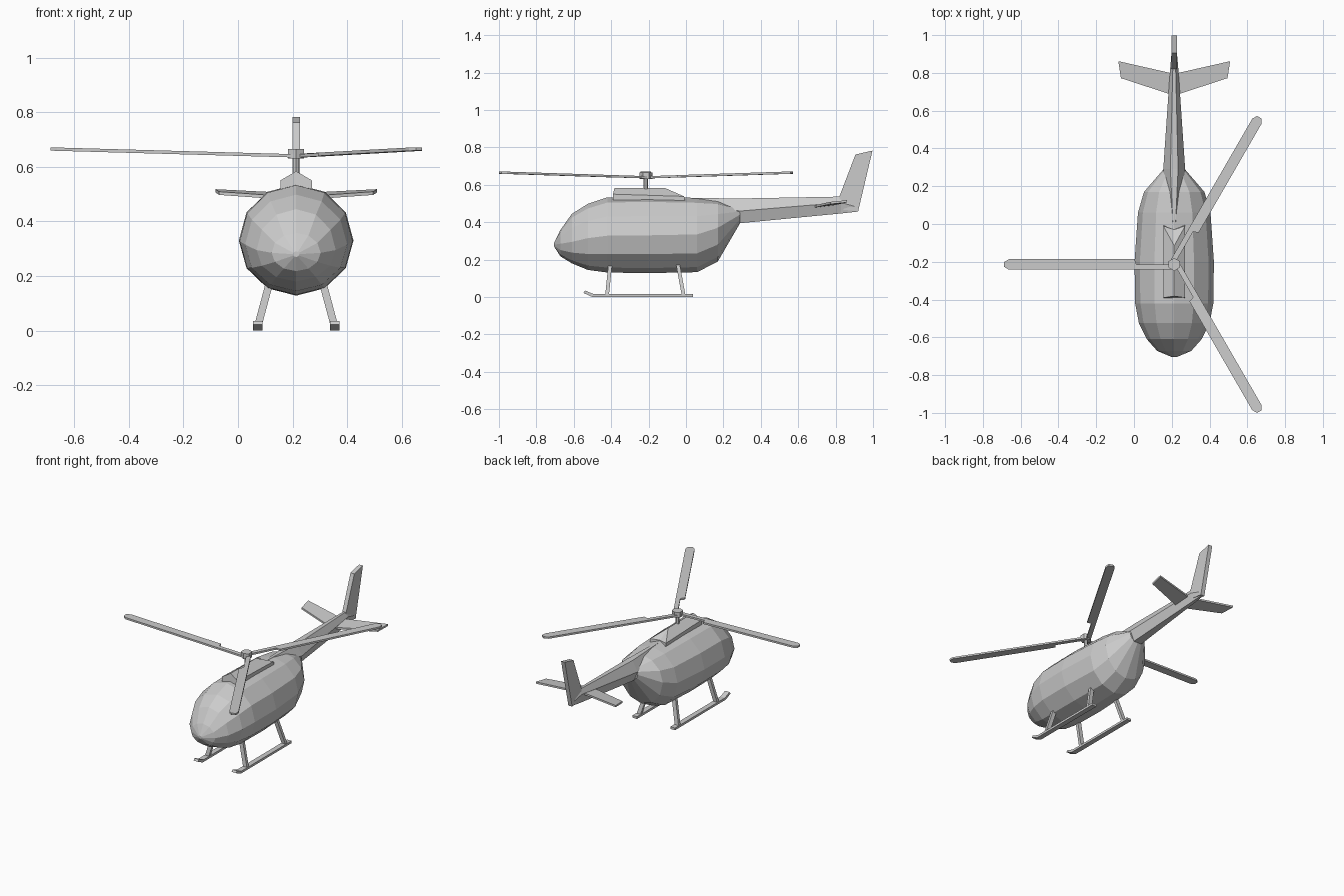
import bpy
from math import sin, cos, pi, radians
from mathutils import Vector
import bmesh

if "Cube" in bpy.data.objects:
    bpy.data.objects.remove(bpy.data.objects["Cube"])

CX = 0.213                # centre line of the helicopter
HUB = (CX, -0.214)


def make(name, verts, faces):
    me = bpy.data.meshes.new(name)
    me.from_pydata([tuple(v) for v in verts], [], faces)
    bm = bmesh.new()
    bm.from_mesh(me)
    bmesh.ops.recalc_face_normals(bm, faces=bm.faces)
    bm.to_mesh(me)
    bm.free()
    ob = bpy.data.objects.new(name, me)
    bpy.context.collection.objects.link(ob)
    return ob


def loft(name, rings):
    """Skin a list of equal-length rings and cap both ends."""
    n = len(rings[0])
    faces = [[a * n + i, a * n + (i + 1) % n, (a + 1) * n + (i + 1) % n, (a + 1) * n + i]
             for a in range(len(rings) - 1) for i in range(n)]
    faces += [list(range(n)), [(len(rings) - 1) * n + i for i in range(n)]]
    return make(name, [v for r in rings for v in r], faces)


def slab(name, outline, offset):
    """Extrude a 3D outline by plus and minus an offset."""
    o = Vector(offset)
    return loft(name, [[Vector(p) - o for p in outline], [Vector(p) + o for p in outline]])


def rect(c, hx, hy):
    return [(c[0] + sx * hx, c[1] + sy * hy, c[2])
            for sx, sy in ((-1, -1), (1, -1), (1, 1), (-1, 1))]


# Fuselage: twelve-sided rings (y, top, middle, bottom, half width)
sections = [(-0.705, 0.29, 0.28, 0.27, 0.012), (-0.672, 0.358, 0.285, 0.218, 0.09),
            (-0.61, 0.445, 0.295, 0.18, 0.145), (-0.525, 0.498, 0.315, 0.145, 0.187),
            (-0.42, 0.533, 0.328, 0.131, 0.207), (-0.2, 0.536, 0.33, 0.128, 0.21),
            (0.06, 0.53, 0.335, 0.133, 0.192), (0.17, 0.517, 0.37, 0.19, 0.16),
            (0.288, 0.475, 0.44, 0.393, 0.058)]
rings = []
for y, top, mid, bot, hw in sections:
    ring = []
    for i in range(12):
        a = i * pi / 6
        s = sin(a)
        ring.append((CX + hw * cos(a), y, mid + s * ((top - mid) if s > 0 else (mid - bot))))
    rings.append(ring)
loft("fuselage", rings)

# Tail boom: hexagonal taper (y, top, middle, bottom, half width)
rings = []
for y, top, mid, bot, hw in [(0.0, 0.53, 0.50, 0.47, 0.02), (0.29, 0.527, 0.46, 0.395, 0.058),
                             (0.83, 0.537, 0.505, 0.447, 0.021), (0.92, 0.50, 0.48, 0.457, 0.013)]:
    rings.append([(CX + k * hw, y, z) for k, z in
                  ((-1, mid), (-0.35, top), (0.35, top), (1, mid), (0.5, bot), (-0.5, bot))])
loft("tail_boom", rings)

# Tail fin
slab("tail_fin", [(CX, 0.82, 0.537), (CX, 0.906, 0.762), (CX, 0.997, 0.783),
                  (CX, 0.92, 0.457), (CX, 0.82, 0.47)], (0.014, 0, 0))

# Horizontal stabilizers
for s, side in ((-1, "left"), (1, "right")):
    slab(side + "_stabilizer", [(CX, 0.68, 0.483), (CX + s * 0.282, 0.772, 0.503),
                                (CX + s * 0.296, 0.862, 0.512), (CX, 0.795, 0.497)], (0, 0, 0.006))

# Engine cowl with gabled roof and sloping back
w = 0.058
make("engine_cowl",
     [(CX - w, -0.392, 0.50), (CX + w, -0.392, 0.50), (CX - w, -0.39, 0.55), (CX + w, -0.39, 0.55),
      (CX, -0.382, 0.584), (CX, -0.115, 0.584), (CX - w, -0.01, 0.538), (CX + w, -0.01, 0.538),
      (CX - w, 0.0, 0.49), (CX + w, 0.0, 0.49), (CX, -0.03, 0.535), (CX, -0.03, 0.49)],
     [(0, 1, 3, 4, 2), (2, 4, 5, 6), (3, 7, 5, 4), (0, 2, 6, 8), (1, 9, 7, 3),
      (5, 10, 6), (5, 7, 10), (6, 10, 11, 8), (10, 7, 9, 11), (0, 8, 11, 9, 1)])


# Rotor mast and hub
def prism(name, r, z0, z1):
    loft(name, [[(HUB[0] + r * cos(i * pi / 3 + pi / 6), HUB[1] + r * sin(i * pi / 3 + pi / 6), z)
                 for i in range(6)] for z in (z0, z1)])


prism("rotor_mast", 0.012, 0.56, 0.64)
prism("rotor_hub", 0.034, 0.63, 0.665)

# Three rotor blades, each with a narrow offset root, rising to the tip
outline = [(0.0, 0.0), (0.2, 0.0), (0.21, -0.028), (0.875, -0.028), (0.9, -0.013),
           (0.9, 0.013), (0.875, 0.028), (0.0, 0.028)]
for k in range(3):
    a = radians(180 + 120 * k)
    pts = [(HUB[0] + u * cos(a) - v * sin(a), HUB[1] + u * sin(a) + v * cos(a), 0.64 + 0.028 * u)
           for u, v in outline]
    slab("rotor_blade_%d" % (k + 1), pts, (0, 0, 0.006))

# Landing skids and struts
for s, side in ((-1, "left"), (1, "right")):
    x = CX + s * 0.141
    slab(side + "_skid", [(x, -0.5, 0.003), (x, 0.037, 0.003), (x, 0.037, 0.018), (x, -0.492, 0.018),
                          (x, -0.54, 0.038), (x, -0.549, 0.025)], (0.017, 0, 0))
    for tag, y0, y1 in (("front", -0.422, -0.404), ("rear", -0.013, -0.045)):
        loft(side + "_" + tag + "_strut",
             [rect((CX + s * 0.142, y0, 0.01), 0.014, 0.01),
              rect((CX + s * 0.095, y1, 0.185), 0.014, 0.01)])

# Rest the skids on the ground
for ob in bpy.context.collection.objects:
    if ob.name.endswith("_skid"):
        ob.location.z = -0.003
